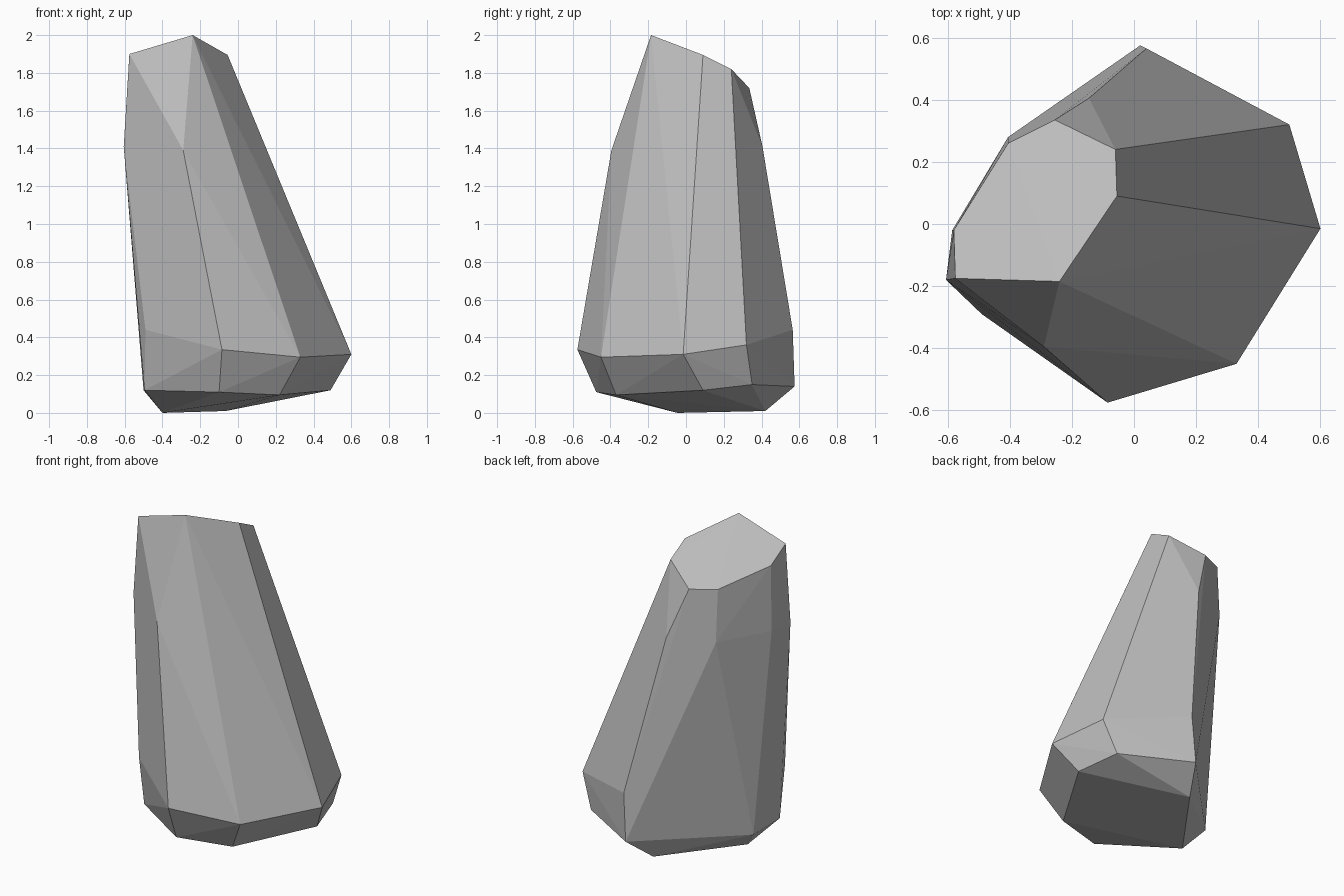
import bpy
import bmesh

cube = bpy.data.objects.get("Cube")
if cube:
    bpy.data.objects.remove(cube, do_unlink=True)

# Plain grey stone
stone = bpy.data.materials.new("grey_stone")
stone.use_nodes = True
grey = (0.5, 0.5, 0.5, 1)
stone.diffuse_color = grey
stone.node_tree.nodes["Principled BSDF"].inputs["Base Color"].default_value = grey

# Corners of the chiselled rock, ring by ring from the crown down
crown = [(-.575, -.175, 1.90), (-.24, -.185, 2), (-.055, .09, 1.895), (-.06, .24, 1.82),
         (-.255, .335, 1.72), (-.405, .26, 1.73), (-.58, -.02, 1.82)]
shoulder = [(-.29, -.395, 1.39), (-.605, -.18, 1.41), (-.585, -.02, 1.41),
            (-.405, .28, 1.4), (-.145, .405, 1.41)]
waist = [(-.085, -.575, .335), (.33, -.45, .295), (.6, -.015, .31), (.5, .32, .36),
         (.04, .565, .44), (-.415, .1, .43), (-.49, 0, .44), (-.49, -.29, .44)]
foot = [(-.1, -.475, .11), (.22, -.37, .095), (.49, .09, .12), (.42, .35, .15),
        (.02, .575, .14), (-.5, .04, .12), (-.495, -.23, .12)]
base = [(-.065, .42, .01), (-.4, -.045, 0)]

# Wrap the corners in a faceted skin and merge nearly flat facets
bm = bmesh.new()
for corner in crown + shoulder + waist + foot + base:
    bm.verts.new(corner)
bmesh.ops.convex_hull(bm, input=bm.verts[:])
bmesh.ops.delete(bm, geom=[v for v in bm.verts if not v.link_faces], context='VERTS')
bmesh.ops.dissolve_limit(bm, angle_limit=0.03, verts=bm.verts[:], edges=bm.edges[:])
bmesh.ops.recalc_face_normals(bm, faces=bm.faces[:])

mesh = bpy.data.meshes.new("rock")
bm.to_mesh(mesh)
bm.free()
mesh.materials.append(stone)
rock = bpy.data.objects.new("rock", mesh)
bpy.context.collection.objects.link(rock)
